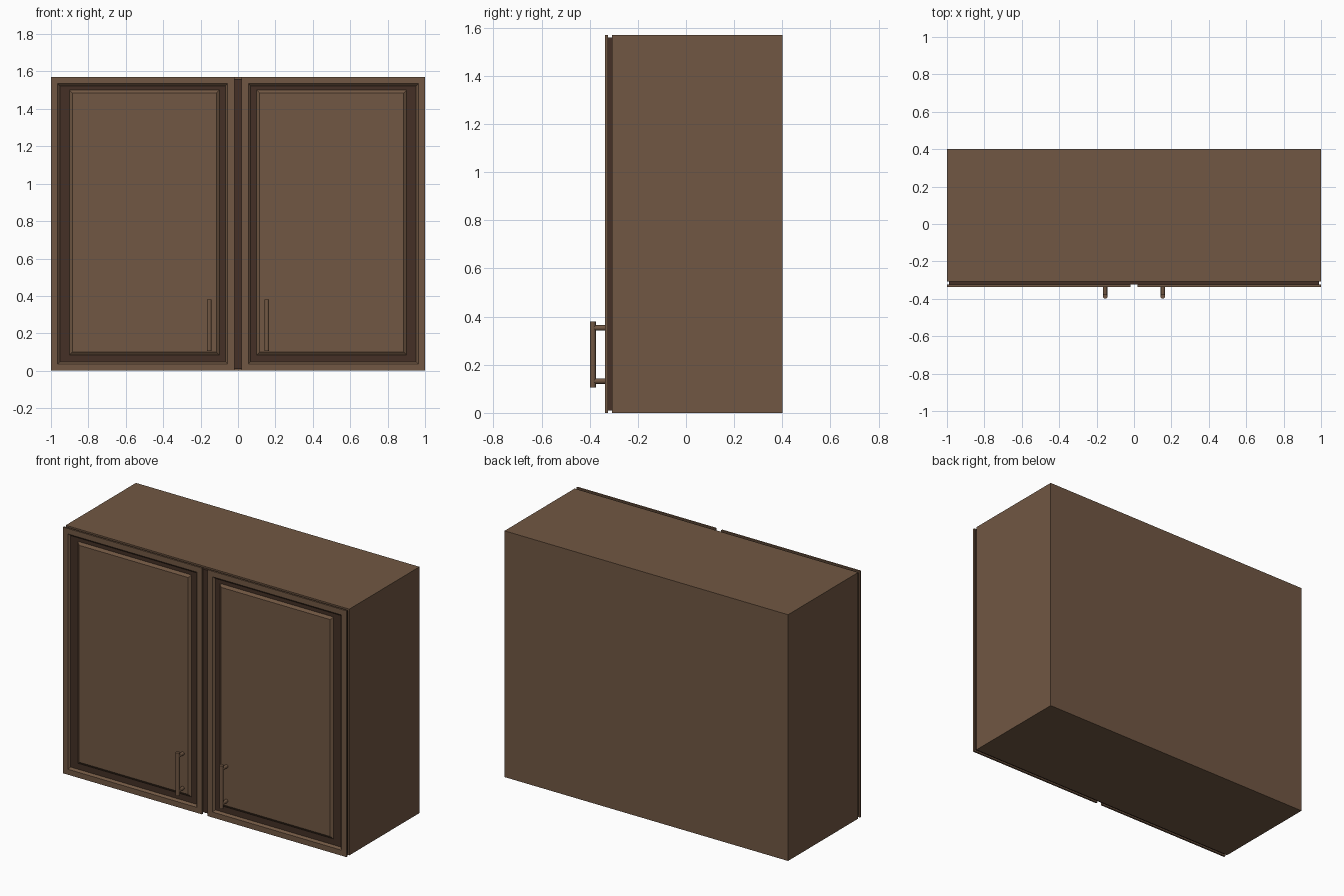
import bpy, bmesh
from mathutils import Vector

cube = bpy.data.objects.get("Cube")
if cube:
    bpy.data.objects.remove(cube, do_unlink=True)


def material(name, rgb):
    m = bpy.data.materials.new(name)
    m.use_nodes = True
    m.diffuse_color = (*rgb, 1)
    m.node_tree.nodes["Principled BSDF"].inputs["Base Color"].default_value = (*rgb, 1)
    return m


WOOD = material("brown wood", (0.165, 0.096, 0.056))
DARK = material("dark wood", (0.058, 0.030, 0.019))

HEIGHT, BACK, CARCASS_FRONT = 1.57, 0.40, -0.307
DOOR_BACK, DOOR_FRONT = -0.324, -0.336


def finish(name, bm, mat):
    bmesh.ops.recalc_face_normals(bm, faces=bm.faces)
    mesh = bpy.data.meshes.new(name)
    bm.to_mesh(mesh)
    bm.free()
    mesh.materials.append(mat)
    obj = bpy.data.objects.new(name, mesh)
    bpy.context.collection.objects.link(obj)
    return obj


def loft(name, rect, steps, mat, ring=False):
    """Join inset copies of rect (x0, x1, z0, z1) at each (inset, y) step.
    A ring closes on itself; otherwise both ends are capped."""
    x0, x1, z0, z1 = rect
    bm = bmesh.new()
    loops = []
    for i, y in steps:
        corners = ((x0 + i, z0 + i), (x1 - i, z0 + i), (x1 - i, z1 - i), (x0 + i, z1 - i))
        loops.append([bm.verts.new((x, y, z)) for x, z in corners])
    pairs = list(zip(loops, loops[1:]))
    if ring:
        pairs.append((loops[-1], loops[0]))
    else:
        bm.faces.new(loops[0])
        bm.faces.new(loops[-1])
    for a, b in pairs:
        for k in range(4):
            n = (k + 1) % 4
            bm.faces.new((a[k], a[n], b[n], b[k]))
    return finish(name, bm, mat)


def rod(name, start, end, radius, mat):
    start, end = Vector(start), Vector(end)
    axis = end - start
    bpy.ops.mesh.primitive_cylinder_add(vertices=16, radius=radius, depth=axis.length,
                                        location=(start + end) / 2)
    obj = bpy.context.object
    obj.name = name
    obj.rotation_euler = axis.to_track_quat('Z', 'Y').to_euler()
    obj.data.materials.append(mat)
    bpy.ops.object.shade_smooth_by_angle()


# Carcass and the dark recessed backing behind the doors
whole = (-1, 1, 0, HEIGHT)
loft("carcass", whole, [(0, BACK), (0, CARCASS_FRONT)], WOOD)
loft("door_backing", whole, [(0.01, CARCASS_FRONT), (0.01, DOOR_BACK)], DARK)

for side, s in (("left", 1), ("right", -1)):
    def span(a, b, z0, z1):
        return (*sorted((s * a, s * b)), z0, z1)

    # Door frame with a bevelled opening
    loft(side + "_door_frame", span(0.02, 1, 0, HEIGHT),
         [(0, DOOR_BACK), (0, DOOR_FRONT), (0.035, DOOR_FRONT), (0.047, DOOR_BACK)],
         WOOD, ring=True)

    # Raised centre panel with bevelled border
    loft(side + "_door_panel", span(0.1, 0.902, 0.085, 1.5),
         [(0, DOOR_BACK), (0.016, DOOR_FRONT)], WOOD)

    # Bar handle on two posts
    x, y = s * 0.154, -0.387
    rod(side + "_handle_bar", (x, y, 0.106), (x, y, 0.38), 0.0125, WOOD)
    for place, z in (("lower", 0.132), ("upper", 0.353)):
        rod(f"{side}_handle_{place}_post", (x, DOOR_FRONT + 0.005, z), (x, y, z), 0.011, WOOD)
